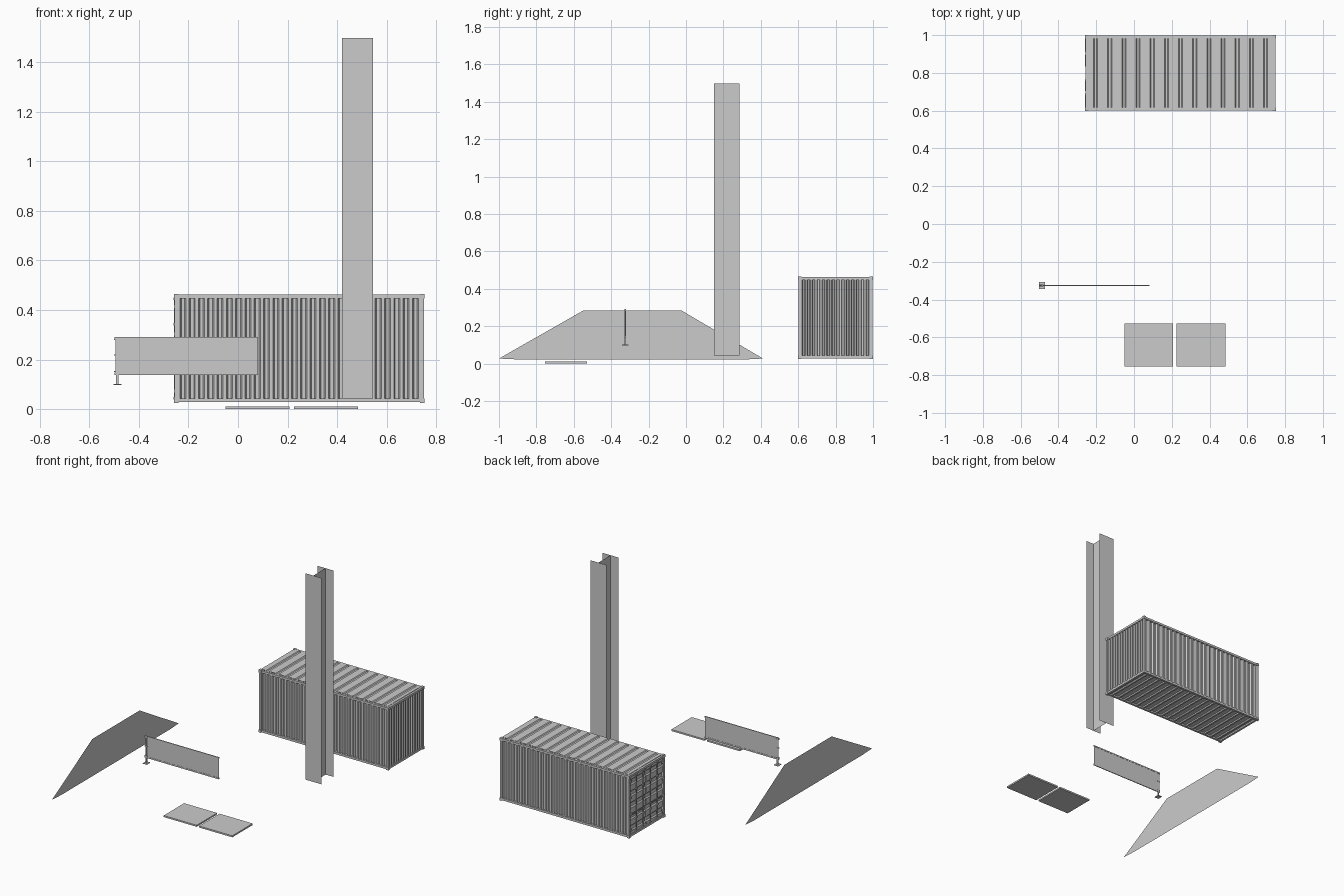
import bpy, bmesh, math
from mathutils import Vector, Matrix

if "Cube" in bpy.data.objects:
    bpy.data.objects.remove(bpy.data.objects["Cube"])


def finish(name, bm):
    me = bpy.data.meshes.new(name)
    bm.to_mesh(me)
    bm.free()
    ob = bpy.data.objects.new(name, me)
    bpy.context.collection.objects.link(ob)
    return ob


def boxes(name, items):
    """One object from boxes given as (x0, x1, y0, y1, z0, z1)."""
    bm = bmesh.new()
    for x0, x1, y0, y1, z0, z1 in items:
        m = Matrix.Translation(((x0 + x1) / 2, (y0 + y1) / 2, (z0 + z1) / 2))
        m = m @ Matrix.Diagonal((x1 - x0, y1 - y0, z1 - z0, 1))
        bmesh.ops.create_cube(bm, size=1, matrix=m)
    return finish(name, bm)


def sheet(name, polys):
    """Flat faces without thickness."""
    bm = bmesh.new()
    for p in polys:
        bm.faces.new([bm.verts.new(c) for c in p])
    bmesh.ops.remove_doubles(bm, verts=bm.verts, dist=1e-5)
    return finish(name, bm)


def corrugated(name, origin, along, across, inward, n, flat, slope, depth):
    """Trapezoid-wave panel: n grooves pressed inward, running across."""
    o, a, c = Vector(origin), Vector(along), Vector(across)
    d = Vector(inward) * depth
    pts = [(0, 0)]
    for i in range(n):
        e = flat / 2
        pts += [((i + e) / n, 0), ((i + e + slope) / n, 1),
                ((i + 1 - e - slope) / n, 1), ((i + 1 - e) / n, 0)]
    pts.append((1, 0))
    bm = bmesh.new()
    rows = [[bm.verts.new(o + a * t + d * k + c * s) for s in (0, 1)] for t, k in pts]
    for r, q in zip(rows, rows[1:]):
        bm.faces.new((r[0], q[0], q[1], r[1]))
    want = -Vector(inward)
    bm.normal_update()
    if bm.faces[:][0].normal.dot(want) < 0:
        bmesh.ops.reverse_faces(bm, faces=bm.faces[:])
    return finish(name, bm)


def rods(name, items, radius):
    """Vertical rods given as (x, y, z0, z1)."""
    bm = bmesh.new()
    for x, y, z0, z1 in items:
        bmesh.ops.create_cone(bm, cap_ends=True, segments=8, radius1=radius,
                              radius2=radius, depth=z1 - z0,
                              matrix=Matrix.Translation((x, y, (z0 + z1) / 2)))
    return finish(name, bm)


# Shipping container bounds
X0, X1, Y0, Y1, Z0, Z1 = -0.256, 0.749, 0.602, 0.998, 0.028, 0.462
T = 0.015
L, W, H = X1 - X0, Y1 - Y0, Z1 - Z0

# Frame: corner posts, rails and corner blocks
frame = []
for xa in (X0, X1 - T):
    for ya in (Y0, Y1 - T):
        frame.append((xa, xa + T, ya, ya + T, Z0 + .01, Z1 - .01))
    for za in (Z0, Z1 - T):
        frame.append((xa, xa + T, Y0 + T, Y1 - T, za, za + T))
for ya in (Y0, Y1 - T):
    for za in (Z0, Z1 - T):
        frame.append((X0 + T, X1 - T, ya, ya + T, za, za + T))
boxes("container_frame", frame)
g, e = 0.019, 0.003
boxes("container_corner_blocks",
      [(xa, xa + g, ya, ya + g, za, za + g)
       for xa in (X0 - e, X1 + e - g) for ya in (Y0 - e, Y1 + e - g)
       for za in (Z0 - e, Z1 + e - g)])

# Corrugated walls
lx, wy, hz = L - 2 * T, W - 2 * T, H - 2 * T
up = (0, 0, hz)
corrugated("container_front_wall", (X0 + T, Y0 + .003, Z0 + T), (lx, 0, 0), up, (0, 1, 0), 26, .34, .16, .012)
corrugated("container_back_wall", (X0 + T, Y1 - .003, Z0 + T), (lx, 0, 0), up, (0, -1, 0), 26, .34, .16, .012)
corrugated("container_end_wall", (X1 - .003, Y0 + T, Z0 + T), (0, wy, 0), up, (-1, 0, 0), 14, .34, .16, .012)

# Roof with narrow pressed grooves
corrugated("container_roof", (X0 + T, Y0 + T, Z1 + .002), (lx, 0, 0), (0, wy, 0), (0, 0, -1), 13, .70, .07, .006)

# Floor and its cross members
boxes("container_floor", [(X0 + T, X1 - T, Y0 + T, Y1 - T, Z0 + .011, Z0 + .016)])
boxes("container_cross_members",
      [(x - .006, x + .006, Y0 + T, Y1 - T, Z0 + .001, Z0 + .011)
       for x in [X0 + T + lx * (i + .5) / 18 for i in range(18)]])

# Doors with pressed panels, hinges, locking rods and handles
mid = (Y0 + Y1) / 2
locks, clamps, handles, hinges = [], [], [], []
for s, side in ((-1, "front"), (1, "back")):
    ya, yb = sorted((mid + s * .002, mid + s * (W / 2 - T)))
    corrugated(side + "_door", (X0 + .006, ya, Z0 + T), (0, 0, hz), (0, yb - ya, 0), (1, 0, 0), 5, .5, .1, .007)
    for off in (.042, .115):
        y = mid + s * off
        locks.append((X0 + .001, y, Z0 + .004, Z1 - .004))
        for z in (Z0 + .012, Z0 + .11, Z0 + .31, Z1 - .022):
            clamps.append((X0 - .004, X0 + .006, y - .007, y + .007, z, z + .010))
        z = Z0 + .15
        handles.append((X0 - .004, X0, min(y, y + s * .055), max(y, y + s * .055), z, z + .006))
    for z in (Z0 + .04, Z0 + .15, Z0 + .27, Z0 + .38):
        y = mid + s * (W / 2 - .018)
        hinges.append((X0 - .003, X0 + .006, y - .012, y + .012, z, z + .012))
rods("door_lock_rods", locks, .0035)
boxes("door_rod_clamps", clamps)
boxes("door_handles", handles)
boxes("door_hinges", hinges)

# Steel H column: two flanges and a web, open sheets
cx0, cx1, cy0, cy1, cz0, cz1 = .42, .545, .15, .286, .044, 1.497


def upright(xa, ya, xb, yb):
    return [(xa, ya, cz0), (xb, yb, cz0), (xb, yb, cz1), (xa, ya, cz1)]


cm = (cx0 + cx1) / 2
sheet("h_column", [upright(cx0, cy0, cm, cy0), upright(cm, cy0, cx1, cy0),
                   upright(cm, cy1, cx0, cy1), upright(cx1, cy1, cm, cy1),
                   upright(cm, cy0, cm, cy1)])

# Sloped bank: one flat upright sheet
sheet("sloped_bank", [[(-.75, y, z) for y, z in
                       ((-1, .027), (-.89, .022), (.31, .022), (.412, .027), (-.024, .284), (-.549, .284))]])

# Barrier panel with border rails, post and foot
py = -.325
boxes("barrier_panel", [(-.494, .079, py - .0015, py + .0015, .145, .285)])
boxes("barrier_rails", [(-.497, .081, py - .003, py + .003, .137, .147),
                        (-.497, .081, py - .003, py + .003, .282, .291)])
boxes("barrier_post", [(-.491, -.482, py - .004, py + .004, .10, .291)])
boxes("barrier_foot", [(-.502, -.470, py - .018, py + .018, .098, .102)])
boxes("barrier_clips", [(-.499, -.478, py - .005, py + .005, z, z + .004) for z in (.15, .217, .278)])

# Pair of ground plates
boxes("ground_plates", [(-.05, .207, -.755, -.528, 0, .011),
                        (.226, .484, -.755, -.528, 0, .011)])
